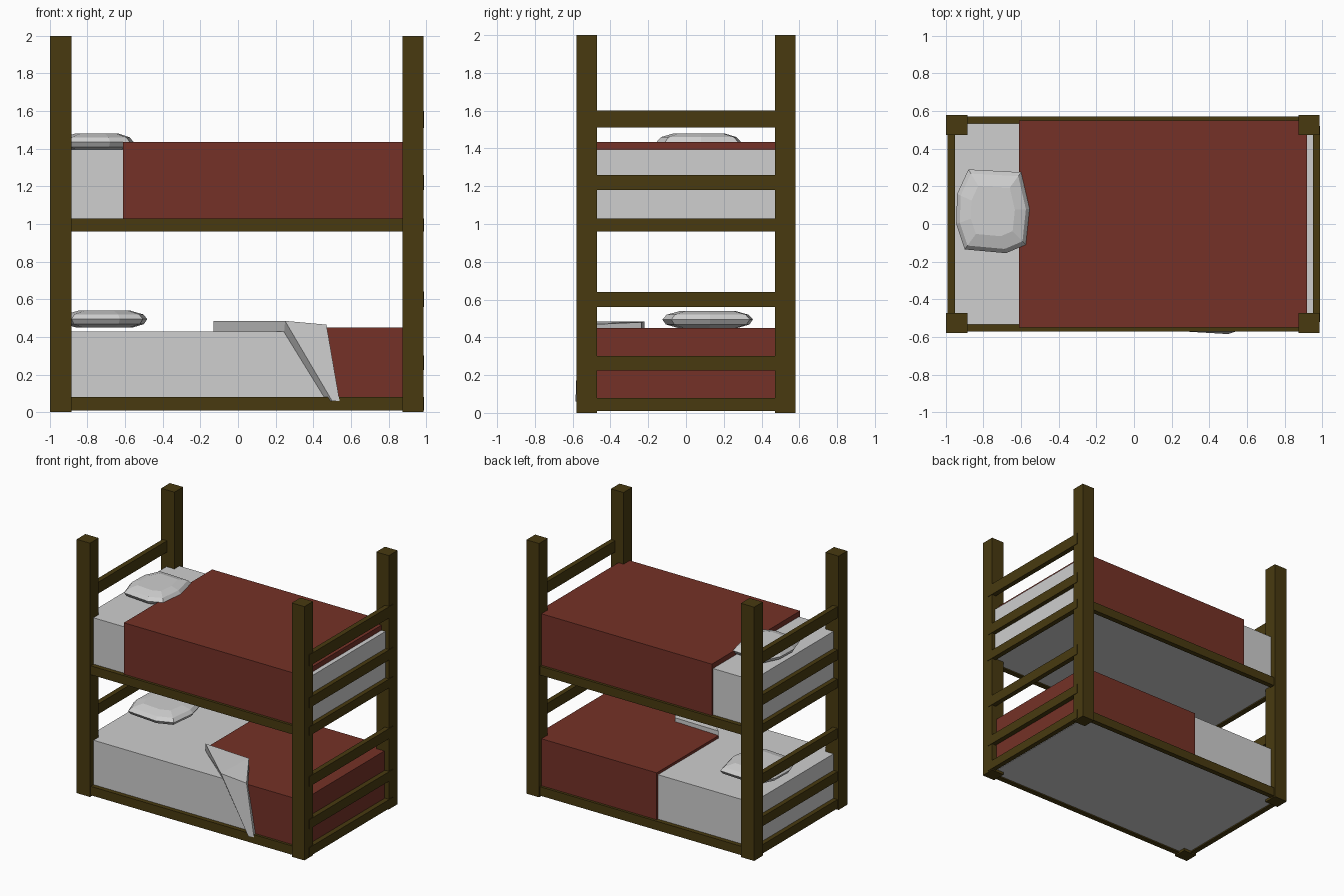
import bpy, bmesh

old = bpy.data.objects.get("Cube")
if old:
    bpy.data.objects.remove(old, do_unlink=True)


def material(name, color):
    mat = bpy.data.materials.new(name)
    mat.use_nodes = True
    mat.diffuse_color = (*color, 1)
    mat.node_tree.nodes["Principled BSDF"].inputs["Base Color"].default_value = (*color, 1)
    return mat


WOOD = material("dark_wood", (0.065, 0.042, 0.005))
LINEN = material("white_linen", (0.62, 0.62, 0.62))
RED = material("red_blanket", (0.178, 0.031, 0.02))


def finish(bm, name, mat):
    bmesh.ops.recalc_face_normals(bm, faces=bm.faces)
    mesh = bpy.data.meshes.new(name)
    bm.to_mesh(mesh)
    bm.free()
    mesh.materials.append(mat)
    obj = bpy.data.objects.new(name, mesh)
    bpy.context.collection.objects.link(obj)
    return obj


def box(name, mat, xs, ys, zs):
    bm = bmesh.new()
    bmesh.ops.create_cube(bm, size=1)
    for v in bm.verts:
        v.co = [r[0] if c < 0 else r[1] for c, r in zip(v.co, (xs, ys, zs))]
    return finish(bm, name, mat)


def loft(name, mat, rings):
    """Closed solid through a stack of equally long rings."""
    bm = bmesh.new()
    loops = [[bm.verts.new(p) for p in ring] for ring in rings]
    n = len(loops[0])
    for a, b in zip(loops, loops[1:]):
        for i in range(n):
            j = (i + 1) % n
            bm.faces.new((a[i], a[j], b[j], b[i]))
    bm.faces.new(loops[0])
    bm.faces.new(loops[-1])
    return finish(bm, name, mat)


# Corner posts
for end, xs in (("head", (-1, -0.885)), ("foot", (0.875, 0.985))):
    for side, ys in (("front", (-0.58, -0.472)), ("back", (0.472, 0.58))):
        box(f"{end}_{side}_post", WOOD, xs, ys, (0, 2))

# Long side rails under each bunk
for level, z in (("lower", 0.01), ("upper", 0.96)):
    for side, ys in (("front", (-0.57, -0.53)), ("back", (0.53, 0.57))):
        box(f"{level}_{side}_rail", WOOD, (-0.93, 0.93), ys, (z, z + 0.07))

# Cross rails on both ends
for i, zs in enumerate(((0.01, 0.08), (0.225, 0.3), (0.56, 0.64),
                        (0.96, 1.03), (1.18, 1.26), (1.51, 1.6))):
    for end, xs in (("head", (-0.99, -0.95)), ("foot", (0.95, 0.989))):
        box(f"{end}_cross_rail_{i + 1}", WOOD, xs, (-0.52, 0.52), zs)

# Mattresses and the made-up upper blanket
box("lower_mattress", LINEN, (-0.955, 0.935), (-0.535, 0.535), (0.02, 0.43))
box("upper_mattress", LINEN, (-0.955, 0.955), (-0.535, 0.535), (0.97, 1.395))
box("upper_blanket", RED, (-0.61, 0.92), (-0.55, 0.55), (1.0, 1.435))

# Lower blanket with its front corner turned back
top = [(-0.13, 0.55), (0.945, 0.55), (0.945, -0.55), (0.3, -0.55), (-0.13, -0.22)]
bottom = list(top)
bottom[3] = (0.5, -0.55)
loft("lower_blanket", RED, [[(x, y, 0.03) for x, y in bottom],
                            [(x, y, 0.45) for x, y in top]])

# Turned-back corner: outer skin, inner skin and the rim joining them
outer = [(-0.13, -0.22, 0.485), (0.26, -0.235, 0.48), (0.47, -0.565, 0.465),
         (0.54, -0.572, 0.06), (0.5, -0.585, 0.06), (0.25, -0.57, 0.485)]
inner = [(-0.13, -0.22, 0.425), (0.26, -0.235, 0.44), (0.47, -0.54, 0.44),
         (0.54, -0.54, 0.06), (0.47, -0.535, 0.06), (0.245, -0.535, 0.425)]
bm = bmesh.new()
skins = [[bm.verts.new(p) for p in ring] for ring in (outer, inner)]
for skin in skins:
    for face in ((0, 5, 1), (5, 2, 1), (5, 4, 3, 2)):
        bm.faces.new([skin[i] for i in face])
for i in range(6):
    j = (i + 1) % 6
    bm.faces.new((skins[0][i], skins[0][j], skins[1][j], skins[1][i]))
finish(bm, "blanket_fold", LINEN)

# Faceted pillows: one outline, scaled through a few heights
OUTLINE = [(-0.195, -0.07), (-0.19, 0.09), (-0.13, 0.22), (0.15, 0.205),
           (0.195, 0.01), (0.175, -0.18), (0.07, -0.225), (-0.15, -0.205)]
LAYERS = [(0.66, 0), (0.92, 0.018), (1, 0.045), (0.9, 0.07), (0.6, 0.09)]


def pillow(name, cx, cy, cz, sx, sy):
    loft(name, LINEN, [[(cx + x * s * sx, cy + y * s * sy, cz + h) for x, y in OUTLINE]
                       for s, h in LAYERS])


pillow("upper_pillow", -0.75, 0.07, 1.39, 1, 1)
pillow("lower_pillow", -0.71, 0.117, 0.45, 1.17, 1.08)
